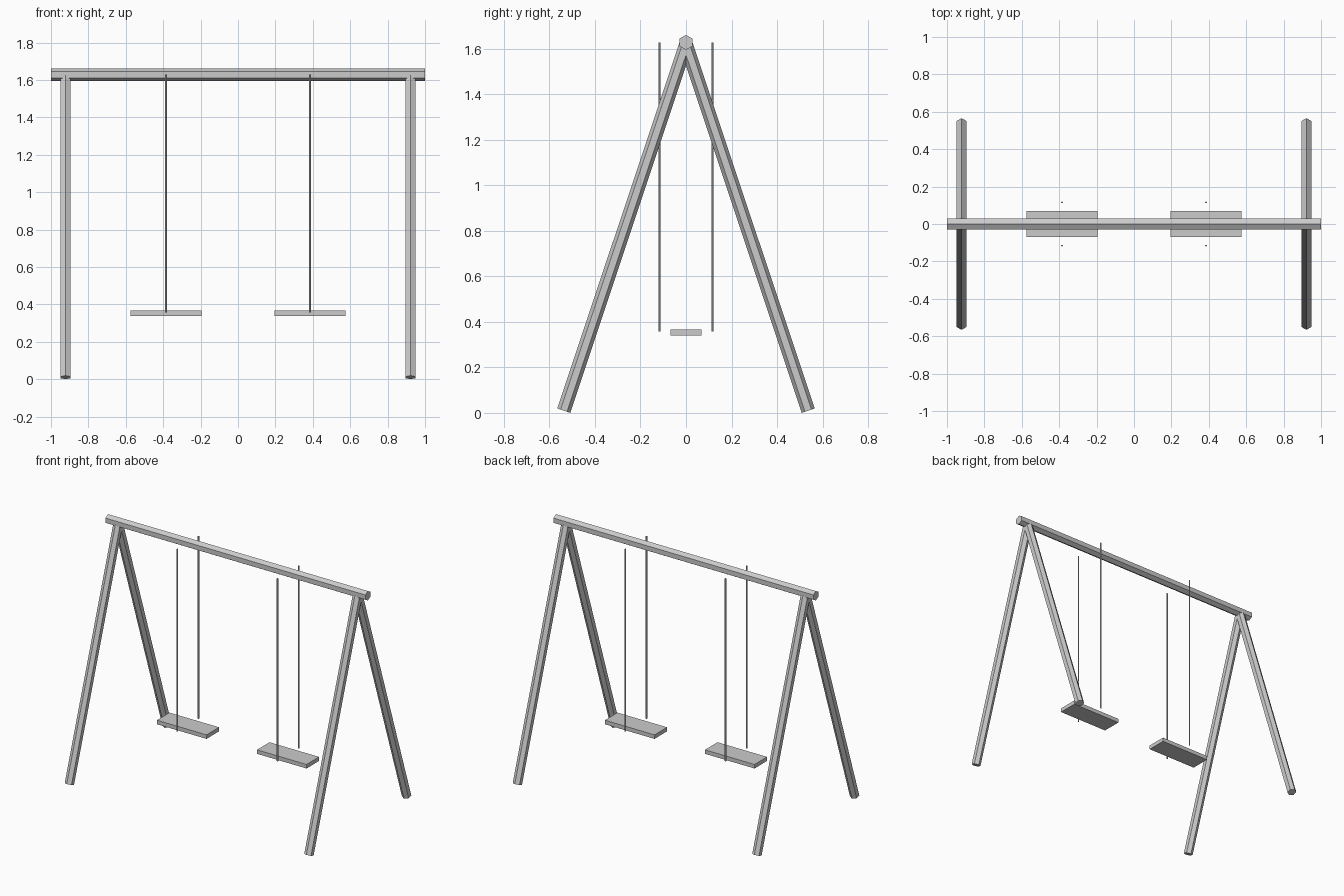
import bpy
import math
from mathutils import Vector, Matrix

cube = bpy.data.objects.get("Cube")
if cube:
    bpy.data.objects.remove(cube, do_unlink=True)

grey = bpy.data.materials.new("light_grey")
grey.use_nodes = True
colour = (0.6, 0.6, 0.6, 1)
grey.diffuse_color = colour
grey.node_tree.nodes["Principled BSDF"].inputs["Base Color"].default_value = colour


def hex_bar(name, start, end, radius):
    """Six-sided bar with flat faces towards the x axis (or y for a bar along x)."""
    start, end = Vector(start), Vector(end)
    axis = (end - start).normalized()
    # corner direction lies in the yz plane, square to the bar
    corner = Vector((0, 0, 1)) if abs(axis.x) > 0.5 else Vector((1, 0, 0)).cross(axis)
    side = axis.cross(corner)
    bpy.ops.mesh.primitive_cylinder_add(vertices=6, radius=radius, depth=(end - start).length)
    bar = bpy.context.object
    # the primitive has its first corner on +y
    turn = Matrix((-side, corner, axis)).transposed()
    if turn.determinant() < 0:
        turn = Matrix((side, corner, axis)).transposed()
    bar.data.transform(turn.to_4x4())
    bar.location = (start + end) / 2
    bar.name = name
    bar.data.materials.append(grey)


# Top beam
hex_bar("top_beam", (-1, 0, 1.628), (1, 0, 1.628), 0.033)

for side, sx in (("left", 1), ("right", -1)):
    # A-frame legs and hanging rods
    for place, sy in (("front", -1), ("back", 1)):
        hex_bar(f"{place}_{side}_leg", (sx * 0.922, sy * 0.537, 0.01), (sx * 0.922, 0, 1.62), 0.03)
        hex_bar(f"{place}_{side}_rod", (sx * 0.385, sy * 0.116, 0.358), (sx * 0.385, sy * 0.116, 1.628), 0.005)

    # Seat board
    bpy.ops.mesh.primitive_cube_add(size=1, location=(sx * 0.385, 0, 0.353))
    seat = bpy.context.object
    seat.name = f"{side}_seat"
    seat.scale = (0.382, 0.138, 0.028)
    seat.data.materials.append(grey)
